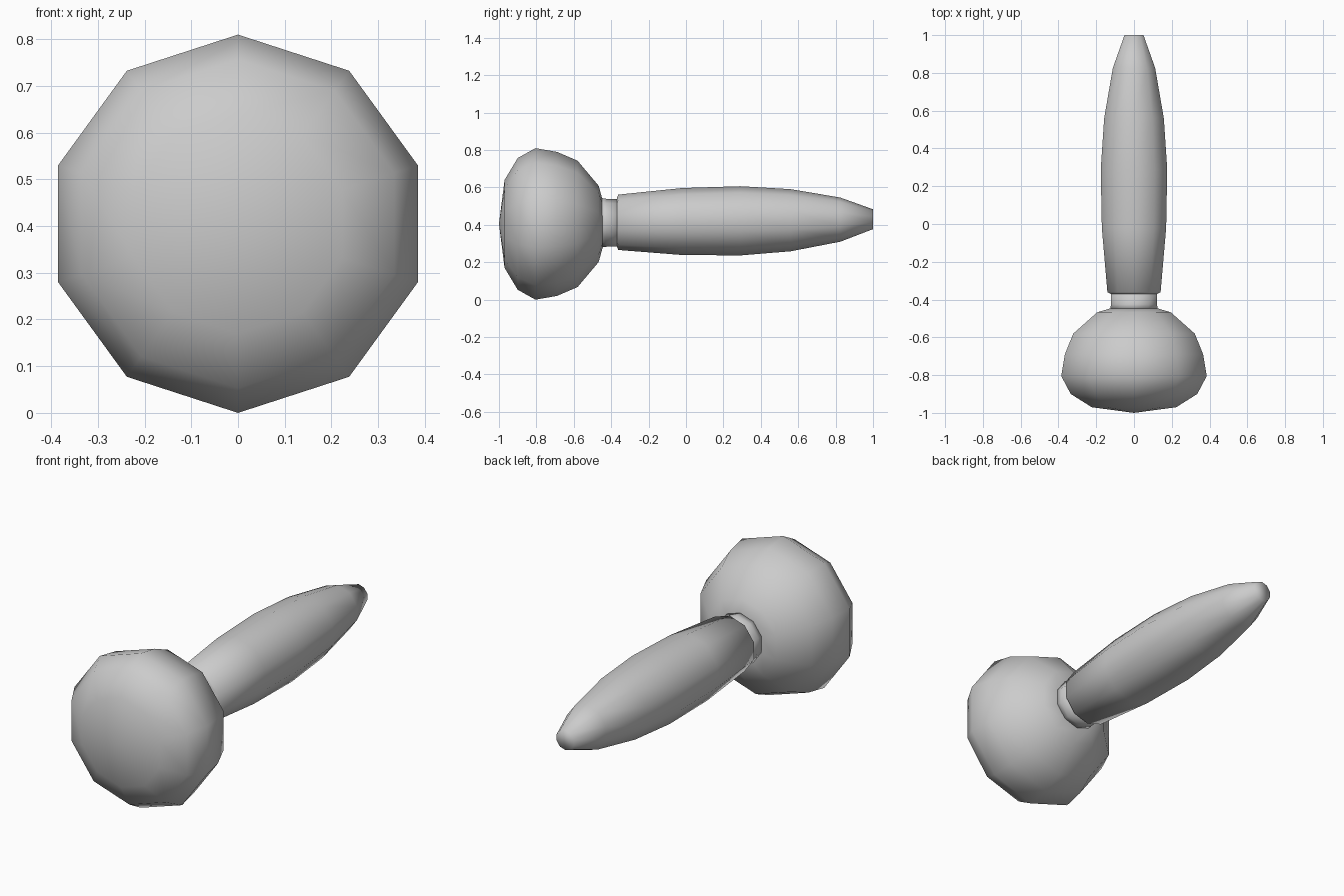
import bpy, bmesh, math

cube = bpy.data.objects.get("Cube")
if cube:
    bpy.data.objects.remove(cube)

SIDES = 10

grey = bpy.data.materials.new("plain grey")
grey.use_nodes = True
colour = (0.6, 0.6, 0.6, 1)
grey.diffuse_color = colour
grey.node_tree.nodes["Principled BSDF"].inputs["Base Color"].default_value = colour


def lathe(name, profile, axis):
    """Turn (y, radius) pairs around a y axis whose height is axis(y)."""
    bm = bmesh.new()
    rings = []
    for y, r in profile:
        count = SIDES if r > 0 else 1
        ring = []
        for i in range(count):
            a = math.tau * i / SIDES
            ring.append(bm.verts.new((r * math.sin(a), y, axis(y) + r * math.cos(a))))
        rings.append(ring)
    for a, b in zip(rings, rings[1:]):
        for i in range(SIDES):
            j = (i + 1) % SIDES
            if len(a) == 1:
                bm.faces.new((a[0], b[j], b[i]))
            else:
                bm.faces.new((a[i], a[j], b[j], b[i]))
    for ring in (rings[0], rings[-1]):
        if len(ring) > 1:
            bm.faces.new(ring)
    bmesh.ops.recalc_face_normals(bm, faces=bm.faces)
    for f in bm.faces:
        f.smooth = True
    mesh = bpy.data.meshes.new(name)
    bm.to_mesh(mesh)
    bm.free()
    mesh.materials.append(grey)
    obj = bpy.data.objects.new(name, mesh)
    bpy.context.collection.objects.link(obj)
    return obj


# Rounded, flattened head
lathe("head", [(-1, 0), (-0.97, 0.235), (-0.9, 0.352), (-0.805, 0.405),
               (-0.69, 0.385), (-0.58, 0.338), (-0.467, 0.204), (-0.447, 0.132)],
      lambda y: 0.405)

# Narrow neck, slightly flared where it meets the head
lathe("neck", [(-0.45, 0.132), (-0.425, 0.128), (-0.36, 0.128)],
      lambda y: 0.411)

# Swelling handle that tapers to the tip and rises very slightly
lathe("handle", [(-0.37, 0.128), (-0.362, 0.148), (-0.02, 0.179), (0.29, 0.185),
                 (0.56, 0.166), (0.825, 0.118), (1, 0.053)],
      lambda y: 0.418 + 0.012 * y)
